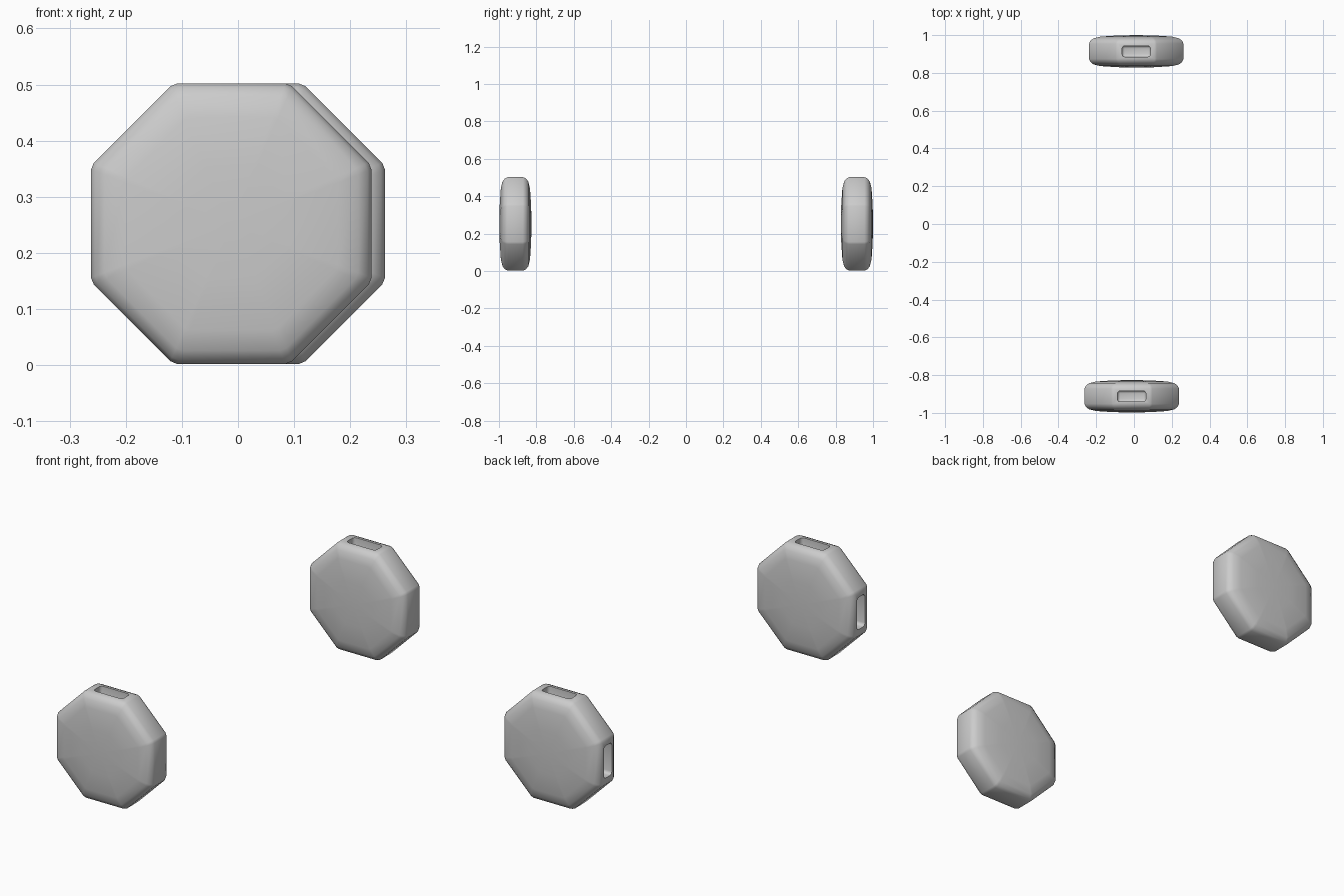
import bpy, bmesh, math
from mathutils import Vector

if "Cube" in bpy.data.objects:
    bpy.data.objects.remove(bpy.data.objects["Cube"])

# half profile of a pod: (apothem, half thickness), rim to face
PROFILE = [(0.25, 0.04), (0.243, 0.056), (0.226, 0.069), (0.19, 0.078), (0.10, 0.084)]


def octagon(a):
    # octagon with slightly blunted corners (16 points)
    h = a * math.tan(math.pi / 8) * 0.93
    pts = []
    for k in range(8):
        t = k * math.pi / 4
        n, s = Vector((math.cos(t), math.sin(t))), Vector((-math.sin(t), math.cos(t)))
        pts += [n * a - s * h, n * a + s * h]
    return pts


def slot_cutter(name, loc, size):
    bpy.ops.mesh.primitive_cube_add(size=1, location=loc)
    ob = bpy.context.object
    ob.name = name
    ob.scale = size
    bpy.ops.object.transform_apply(location=False, rotation=False, scale=True)
    b = ob.modifiers.new("round", 'BEVEL')
    b.width, b.segments = 0.014, 3
    ob.hide_render = True
    ob.hide_set(True)
    return ob


def pod(name, cx, cy):
    # domed octagonal body
    bm = bmesh.new()
    stack = [(a, -y) for a, y in reversed(PROFILE)] + PROFILE
    rings = [[bm.verts.new((cx + p.x, cy + y, 0.252 + p.y)) for p in octagon(a)]
             for a, y in stack]
    for r0, r1 in zip(rings, rings[1:]):
        for i in range(16):
            j = (i + 1) % 16
            bm.faces.new((r0[i], r0[j], r1[j], r1[i]))
    for ring, y in ((rings[0], -0.086), (rings[-1], 0.086)):
        c = bm.verts.new((cx, cy + y, 0.252))
        for i in range(16):
            bm.faces.new((ring[i], ring[(i + 1) % 16], c))
    bmesh.ops.recalc_face_normals(bm, faces=bm.faces)
    me = bpy.data.meshes.new(name)
    bm.to_mesh(me)
    bm.free()
    ob = bpy.data.objects.new(name, me)
    bpy.context.collection.objects.link(ob)

    # strap slots in the top and left rims
    depth = 0.05
    cutters = [
        slot_cutter(name + "_top_slot", (cx, cy, 0.552), (0.15, 0.058, 0.1 + 2 * depth)),
        slot_cutter(name + "_side_slot", (cx - 0.30, cy, 0.252), (0.1 + 2 * depth, 0.058, 0.15)),
    ]
    for c in cutters:
        m = ob.modifiers.new("slot", 'BOOLEAN')
        m.object, m.operation, m.solver = c, 'DIFFERENCE', 'EXACT'
    bpy.ops.object.select_all(action='DESELECT')
    ob.select_set(True)
    bpy.context.view_layer.objects.active = ob
    for m in list(ob.modifiers):
        bpy.ops.object.modifier_apply(modifier=m.name)
    for c in cutters:
        bpy.data.objects.remove(c)
    bpy.ops.object.shade_smooth_by_angle(angle=math.radians(40))


pod("front_pod", -0.012, -0.912)
pod("back_pod", 0.012, 0.914)
